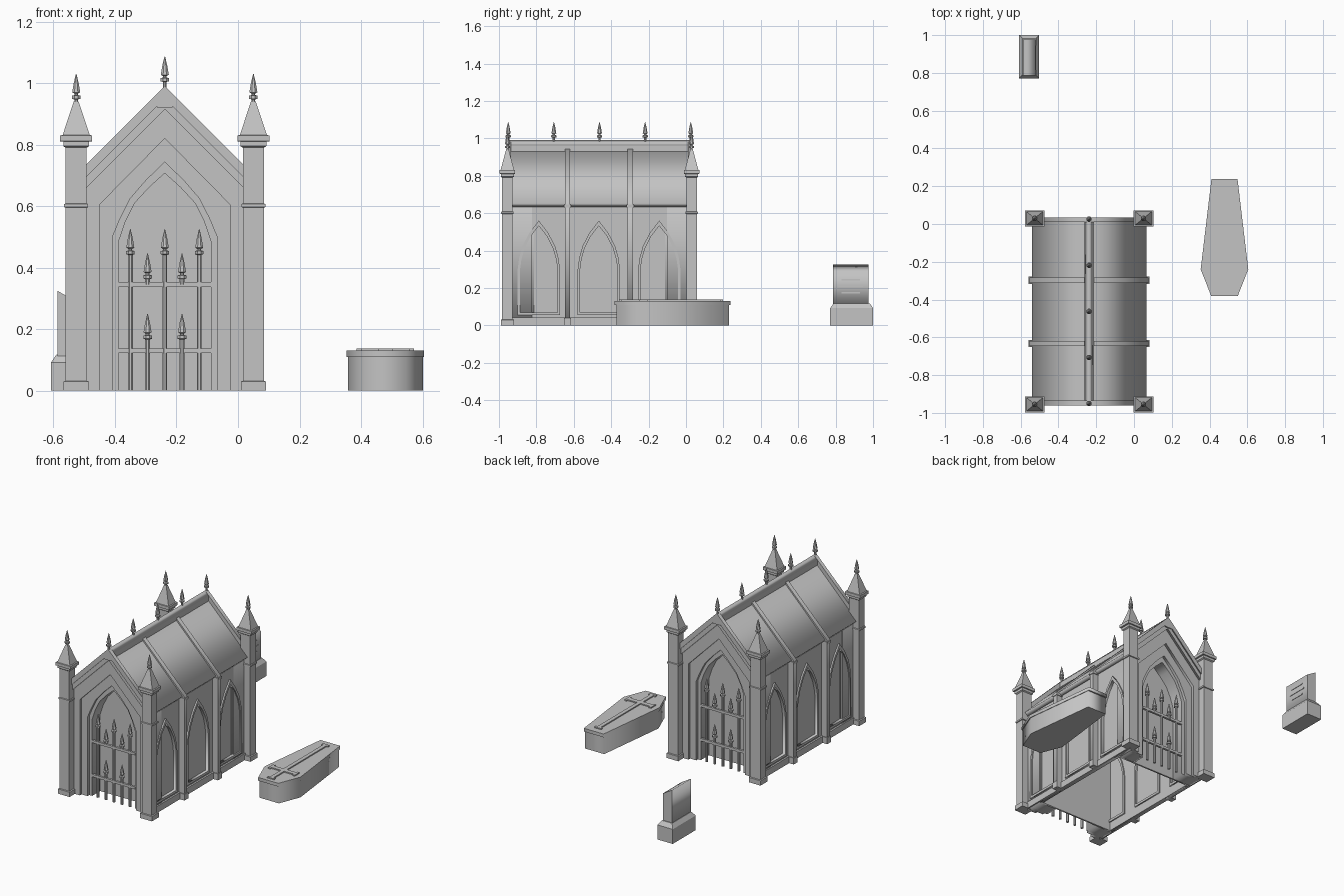
import bpy, bmesh, math

cube = bpy.data.objects.get("Cube")
if cube:
    bpy.data.objects.remove(cube, do_unlink=True)

stone = bpy.data.materials.new("grey_stone")
stone.use_nodes = True
GREY = (0.55, 0.55, 0.55, 1)
stone.diffuse_color = GREY
stone.node_tree.nodes["Principled BSDF"].inputs["Base Color"].default_value = GREY

CX, CY = -0.238, -0.4625   # centre of the crypt


def add(name, bm):
    bmesh.ops.remove_doubles(bm, verts=bm.verts, dist=1e-5)
    bmesh.ops.recalc_face_normals(bm, faces=bm.faces)
    mesh = bpy.data.meshes.new(name)
    bm.to_mesh(mesh)
    bm.free()
    mesh.materials.clear()
    mesh.materials.append(stone)
    ob = bpy.data.objects.new(name, mesh)
    bpy.context.collection.objects.link(ob)
    return ob


def plate(name, loops, axis, lo, hi):
    """Flat outline (with holes) extruded along an axis from lo to hi."""
    cu = bpy.data.curves.new(name, 'CURVE')
    cu.dimensions, cu.fill_mode = '2D', 'BOTH'
    cu.extrude = abs(hi - lo) / 2
    for pts in loops:
        sp = cu.splines.new('POLY')
        sp.points.add(len(pts) - 1)
        for p, (u, v) in zip(sp.points, pts):
            p.co = (u, v, 0, 1)
        sp.use_cyclic_u = True
    tmp = bpy.data.objects.new(name, cu)
    mesh = bpy.data.meshes.new_from_object(tmp)
    bm = bmesh.new()
    bm.from_mesh(mesh)
    bpy.data.objects.remove(tmp)
    bpy.data.curves.remove(cu)
    bpy.data.meshes.remove(mesh)
    for vert in bm.verts:
        u, v, w = vert.co
        w += (lo + hi) / 2
        vert.co = {'x': (w, u, v), 'y': (u, w, v), 'z': (u, v, w)}[axis]
    for f in bm.faces:
        f.material_index = 0
    return add(name, bm)


def loft(name, x, y, sections, n=4):
    """Stack of n-sided rings given as (half x, half y, z)."""
    bm = bmesh.new()
    k = 1 / math.cos(math.pi / n)
    rings = []
    for hx, hy, z in sections:
        angles = [(i + 0.5) * math.tau / n for i in range(n)]
        rings.append([bm.verts.new((x + hx * k * math.cos(a), y + hy * k * math.sin(a), z))
                      for a in angles])
    for a, b in zip(rings, rings[1:]):
        for i in range(n):
            j = (i + 1) % n
            bm.faces.new((a[i], a[j], b[j], b[i]))
    bm.faces.new(rings[0][::-1])
    bm.faces.new(rings[-1])
    return add(name, bm)


def box(name, x0, x1, y0, y1, z0, z1):
    hx, hy = (x1 - x0) / 2, (y1 - y0) / 2
    return loft(name, (x0 + x1) / 2, (y0 + y1) / 2, [(hx, hy, z0), (hx, hy, z1)])


def spear(name, x, y, z0, tip, r=0.006):
    """Rod with a collar and a pointed head."""
    prof = [(r, z0), (r, tip - .083), (.014, tip - .081), (.014, tip - .071), (.006, tip - .069),
            (.006, tip - .064), (.013, tip - .06), (.008, tip - .03), (.001, tip)]
    return loft(name, x, y, [(h, h, z) for h, z in prof], 8)


def mirror(half, cx=0):
    """Complete a symmetric outline from its right half, listed bottom to peak."""
    return ([(cx + u, v) for u, v in half]
            + [(cx - u, v) for u, v in reversed(half) if u > 0])


def portal(half):
    """Gable wall outline with an arch cut through to the ground."""
    gable = mirror([(.28, 0), (.28, .64), (0, .92)], CX)
    return [gable + mirror(half, CX)[::-1]]


def band(outer, peak, low):
    """Roof chevron: sloped strip between two peak heights, cut square at the eave."""
    cut = (peak - low) / 2
    return [mirror([(outer, peak - outer), (0, peak)], CX)
            + mirror([(outer - cut, low - outer + cut), (0, low)], CX)[::-1]]


# Roof slab, ridge beam and finials
plate("roof", band(.303, .955, .915), 'y', CY - .49, CY + .49)
box("ridge_beam", CX - .025, CX + .025, CY - .4975, CY + .4975, .92, .962)
plate("ridge_cap", [mirror([(.025, .962), (0, .99)], CX)], 'y', CY - .4975, CY + .4975)
for i in range(5):
    spear("ridge_finial", CX, CY + (i - 2) * .244, .975, 1.087)

# Both gable ends: rim, stepped arch, closing wall and gate
ARCHES = [
    ([(.212, 0), (.212, .605), (0, .82)], .475, .455),
    ([(.17, 0), (.17, .5), (.145, .56), (.112, .625), (.06, .685), (0, .743)], .458, .438),
    ([(.15, 0), (.15, .485), (.128, .55), (.098, .61), (.05, .662), (0, .707)], .44, .36),
]
for s in (-1, 1):
    def span(a, b):
        return sorted((CY + s * a, CY + s * b))
    plate("gable_rim", band(.303, .99, .95), 'y', *span(.473, .4975))
    for half, d0, d1 in ARCHES:
        plate("portal_arch", portal(half), 'y', *span(d0, d1))
    plate("portal_back_wall", [mirror([(.27, 0), (.27, .63), (0, .9)], CX)], 'y', *span(.36, .35))

    gate = CY + s * .435
    for z in (.13, .345):
        box("gate_rail", CX - .152, CX + .152, gate - .007, gate + .007, z - .008, z + .008)
    for k in (-2, 0, 2):
        spear("gate_tall_bar", CX + k * .056, gate, 0, .525, .008)
    for k in (-1, 1):
        spear("gate_short_bar", CX + k * .056, gate, 0, .25, .008)
        spear("gate_upper_spike", CX + k * .056, gate, .345, .446, .008)

    # Corner pillars with spires
    for t in (-1, 1):
        x, y = CX + t * .288, CY + s * .4925
        loft("corner_pillar", x, y, [
            (.041, .035, 0), (.041, .035, .03), (.034, .028, .032), (.034, .028, .595),
            (.039, .033, .597), (.039, .033, .607), (.034, .028, .609), (.034, .028, .79),
            (.042, .035, .795), (.042, .035, .81), (.052, .042, .811), (.052, .042, .83),
            (.044, .036, .831), (.008, .007, .94)])
        spear("spire_finial", x, y, .935, 1.03)

# Ribs running up the walls and over the roof
for y in (-.633, -.298):
    plate("rib", [mirror([(.316, 0), (.316, .652), (0, .968)], CX)
                  + mirror([(.262, 0), (.262, .65), (0, .912)], CX)[::-1]], 'y', y - .014, y + .014)
    for t in (-1, 1):
        for z0, z1 in ((0, .04), (.63, .645)):
            x0, x1 = sorted((CX + t * .265, CX + t * .32))
            box("rib_block", x0, x1, y - .019, y + .019, z0, z1)

# Side walls with pointed blind windows
OUTER = [(.113, .055), (.113, .3), (.105, .36), (.087, .425), (.05, .495), (0, .56)]
INNER = [(.1, .07), (.1, .3), (.093, .352), (.076, .412), (.043, .477), (0, .532)]
BAYS = (-.787, -.466, -.143)
for t in (-1, 1):
    def depth(a, b):
        return sorted((CX + t * a, CX + t * b))
    y0, y1 = CY - .47, CY + .47
    wall = [(y0, 0), (y1, 0), (y1, .65), (y0, .65)]
    plate("side_wall", [wall] + [mirror(INNER, c) for c in BAYS], 'x', *depth(.258, .277))
    box("wall_plinth", *depth(.258, .288), y0, y1, 0, .042)
    for c in BAYS:
        plate("window_panel", [mirror(OUTER, c)], 'x', *depth(.262, .268))
        plate("window_frame", [mirror(OUTER, c), mirror(INNER, c)], 'x', *depth(.25, .287))

# Coffin with a raised cross on the lid
def coffin_outline(k):
    return [[(.479 + k * u, -.072 + k * v) for u, v in
             ((-.07, -.31), (.07, -.31), (.126, -.168), (.069, .31), (-.069, .31), (-.126, -.168))]]


plate("coffin_body", coffin_outline(.97), 'z', 0, .112)
plate("coffin_lid", coffin_outline(1), 'z', .11, .131)
box("cross_shaft", .467, .491, -.345, .185, .13, .138)
box("cross_arm", .397, .561, -.24, -.212, .13, .138)
for x in (.394, .564):
    box("cross_arm_end", x - .008, x + .008, -.25, -.202, .13, .138)
for y in (-.35, .19):
    box("cross_shaft_end", .455, .503, y - .008, y + .008, .13, .138)

# Gravestone: stepped base, slanted slab, thin plain bars
loft("gravestone_base", -.555, .886, [(.053, .115, 0), (.053, .115, .092), (.035, .096, .118)])
plate("gravestone_slab", [[(-.587, .11), (-.522, .11), (-.522, .287), (-.587, .325)]],
      'y', .786, .976)
for i, w in enumerate((.05, .065, .05)):
    z = .245 - i * .035
    box("gravestone_bar", -.525, -.519, .881 - w, .881 + w, z - .004, z + .004)
